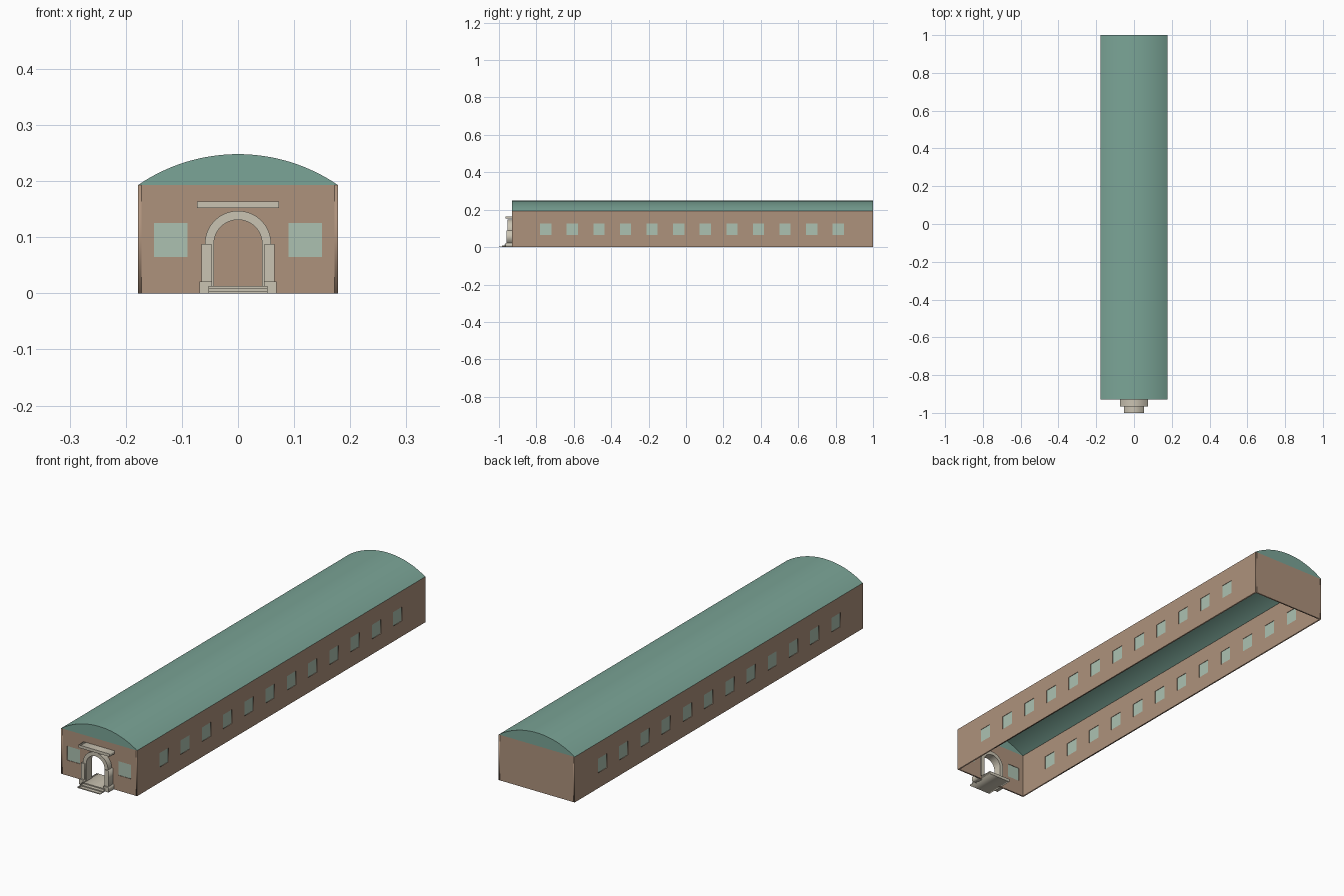
import bpy, bmesh, math
from mathutils import Matrix

cube = bpy.data.objects.get("Cube")
if cube:
    bpy.data.objects.remove(cube)


def material(name, rgb):
    lin = [((c / 255 + 0.055) / 1.055) ** 2.4 for c in rgb] + [1]
    m = bpy.data.materials.new(name)
    m.use_nodes = True
    m.diffuse_color = lin
    m.node_tree.nodes["Principled BSDF"].inputs["Base Color"].default_value = lin
    return m


BRICK = material("brick brown", (174, 146, 124))
ROOF = material("roof green", (123, 165, 151))
STONE = material("pale stone", (202, 195, 178))
GLASS = material("window glass", (172, 193, 177))

HALF_W, FRONT, BACK, WALL_H, THICK = 0.178, -0.93, 1.0, 0.193, 0.006

# Axes for panels: outline (u, v) plus extrusion depth
FACING_Y = Matrix(((1, 0, 0, 0), (0, 0, 1, 0), (0, 1, 0, 0), (0, 0, 0, 1)))
FACING_X = Matrix(((0, 0, 1, 0), (1, 0, 0, 0), (0, 1, 0, 0), (0, 0, 0, 1)))


def panel(name, loops, start, end, mat, axes=FACING_Y):
    """Extrude an outline with optional holes between two depths."""
    curve = bpy.data.curves.new(name, "CURVE")
    curve.dimensions, curve.fill_mode = "2D", "BOTH"
    curve.extrude = (end - start) / 2
    for pts in loops:
        s = curve.splines.new("POLY")
        s.points.add(len(pts) - 1)
        for p, (u, v) in zip(s.points, pts):
            p.co = (u, v, 0, 1)
        s.use_cyclic_u = True
    temp = bpy.data.objects.new(name, curve)
    bpy.context.collection.objects.link(temp)
    bpy.context.view_layer.update()
    mesh = bpy.data.meshes.new_from_object(
        temp.evaluated_get(bpy.context.evaluated_depsgraph_get()))
    bpy.data.objects.remove(temp)
    mesh.transform(axes @ Matrix.Translation((0, 0, (start + end) / 2)))
    bm = bmesh.new()
    bm.from_mesh(mesh)
    bmesh.ops.remove_doubles(bm, verts=bm.verts, dist=1e-5)
    bmesh.ops.recalc_face_normals(bm, faces=bm.faces)
    bm.to_mesh(mesh)
    bm.free()
    mesh.materials.clear()
    mesh.materials.append(mat)
    ob = bpy.data.objects.new(name, mesh)
    bpy.context.collection.objects.link(ob)
    return ob


def rect(u0, u1, v0, v1):
    return [(u0, v0), (u1, v0), (u1, v1), (u0, v1)]


def box(name, x0, x1, y0, y1, z0, z1, mat):
    return panel(name, [rect(x0, x1, z0, z1)], y0, y1, mat)


def arc(radius, cz, half_angle, steps=32):
    """Arc points from left to right over the top."""
    return [(radius * math.sin(a), cz + radius * math.cos(a))
            for a in (half_angle * (2 * i / steps - 1) for i in range(steps + 1))]


def smooth(ob):
    bpy.ops.object.select_all(action="DESELECT")
    ob.select_set(True)
    bpy.context.view_layer.objects.active = ob
    bpy.ops.object.shade_smooth_by_angle(angle=math.radians(30))


# Side walls with a row of twelve windows
WIN_LOW, WIN_HIGH, WIN_HALF = 0.065, 0.125, 0.03
side_windows = [rect(c - WIN_HALF, c + WIN_HALF, WIN_LOW, WIN_HIGH)
                for c in (-0.75 + 0.1422 * i for i in range(12))]
for side, sx in (("left", 1), ("right", -1)):
    lo, hi = sorted((sx * HALF_W, sx * (HALF_W - THICK)))
    panel(side + "_wall", [rect(FRONT, BACK, 0, WALL_H)] + side_windows,
          lo, hi, BRICK, FACING_X)
    mid = sx * (HALF_W - THICK / 2)
    for i, w in enumerate(side_windows):
        panel(f"{side}_window_{i + 1}", [w], mid - 0.001, mid + 0.001, GLASS, FACING_X)

# Front wall with arched doorway and two windows, plain back wall
INNER = HALF_W - THICK
ARCH_Z, DOOR_R = 0.088, 0.045
front_outline = ([(-INNER, 0), (-INNER, WALL_H), (INNER, WALL_H), (INNER, 0), (DOOR_R, 0)]
                 + arc(DOOR_R, ARCH_Z, math.pi / 2)[::-1] + [(-DOOR_R, 0)])
front_windows = [rect(c - WIN_HALF, c + WIN_HALF, WIN_LOW, WIN_HIGH) for c in (-0.12, 0.12)]
panel("front_wall", [front_outline] + front_windows, FRONT, FRONT + THICK, BRICK)
for i, w in enumerate(front_windows):
    panel(f"front_window_{i + 1}", [w], FRONT + 0.002, FRONT + 0.004, GLASS)
box("back_wall", -INNER, INNER, BACK - THICK, BACK, 0, WALL_H, BRICK)

# Curved roof shell and its two gable ends
RISE = 0.055
R = (HALF_W ** 2 + RISE ** 2) / (2 * RISE)
roof_cz = WALL_H + RISE - R
spread = math.asin(HALF_W / R)
outer = arc(R, roof_cz, spread, 40)
inner_angle = math.acos((WALL_H - roof_cz) / (R - 0.004))
inner = arc(R - 0.004, roof_cz, inner_angle, 40)
smooth(panel("roof", [outer + inner[::-1]], FRONT, BACK, ROOF))
for name, y in (("front_gable", FRONT), ("back_gable", BACK - THICK)):
    panel(name, [inner], y, y + THICK, ROOF)

# Stone arch around the doorway
arch_in, arch_out, floor_z = 0.043, 0.059, 0.013
arch = ([(-arch_out, floor_z)] + arc(arch_out, ARCH_Z, math.pi / 2) + [(arch_out, floor_z)]
        + [(arch_in, floor_z)] + arc(arch_in, ARCH_Z, math.pi / 2)[::-1]
        + [(-arch_in, floor_z)])
smooth(panel("door_arch", [arch], -0.955, -0.918, STONE))

# Pilasters and pedestals on both sides of the door
for side, sx in (("left", 1), ("right", -1)):
    for name, a, b, y, z0, z1 in (("pilaster", 0.047, 0.065, -0.96, 0.02, ARCH_Z),
                                  ("pedestal", 0.046, 0.069, -0.966, 0, 0.021)):
        x0, x1 = sorted((sx * a, sx * b))
        box(f"{side}_{name}", x0, x1, y, FRONT, z0, z1, STONE)

# Lintel above the arch
box("lintel", -0.073, 0.073, -0.965, FRONT, 0.152, 0.164, STONE)

# Entrance steps with a landing that runs inside
for i, y in enumerate((-1.0, -0.985, -0.97)):
    box(f"step_{i + 1}", -0.053, 0.053, y, -0.87, 0.0043 * i, 0.0043 * (i + 1), STONE)
